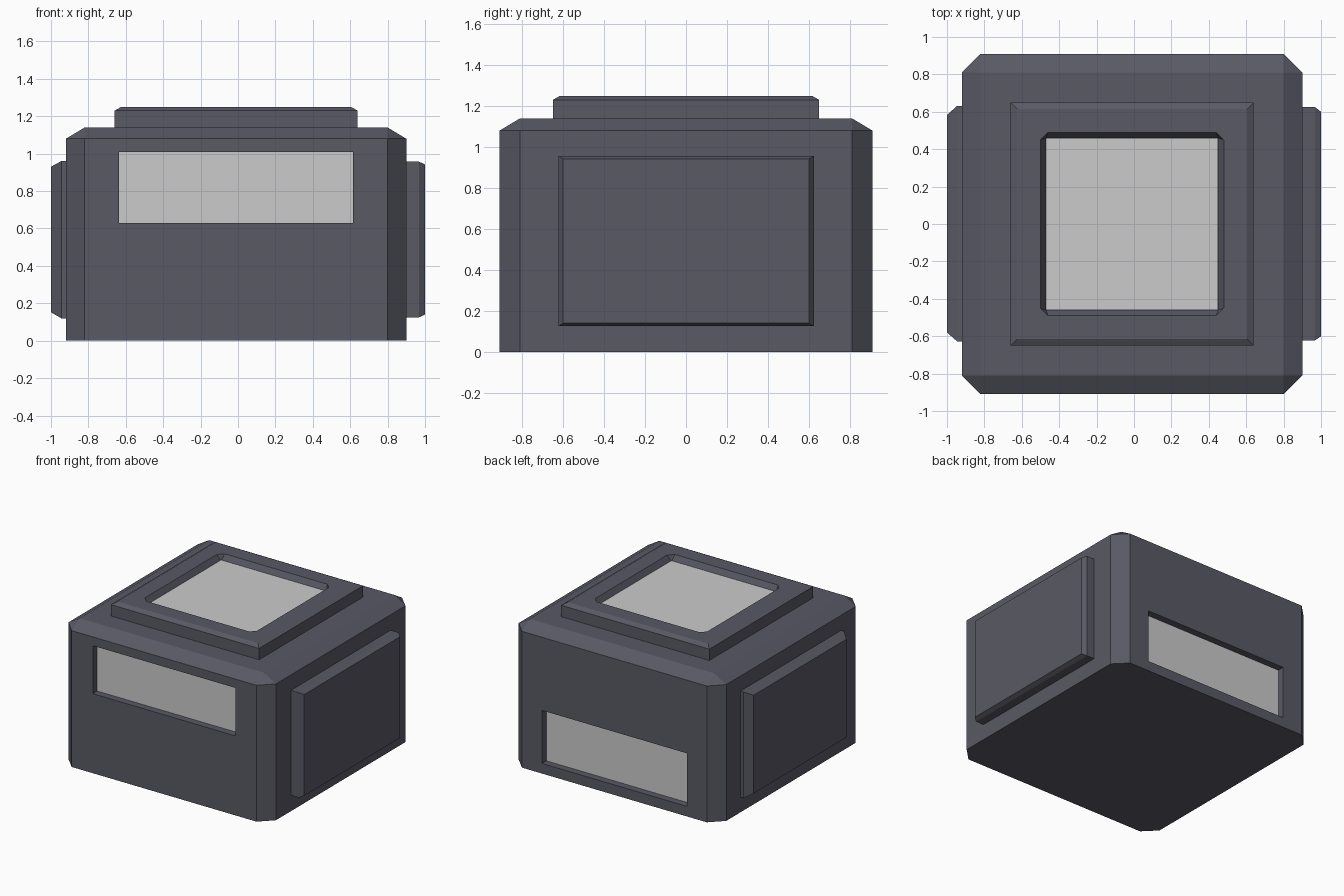
import bpy, bmesh, math

if "Cube" in bpy.data.objects:
    bpy.data.objects.remove(bpy.data.objects["Cube"])

CX = -0.01  # body centre line in x

dark = bpy.data.materials.new("dark_shell")
dark.diffuse_color = (0.10, 0.10, 0.13, 1)
dark.use_nodes = True
dark.node_tree.nodes["Principled BSDF"].inputs["Base Color"].default_value = dark.diffuse_color


def hull(name, points, mat=None):
    """Convex solid around a set of points, with flat faces merged."""
    bm = bmesh.new()
    for p in points:
        bm.verts.new(p)
    res = bmesh.ops.convex_hull(bm, input=bm.verts[:])
    loose = [v for v in bm.verts if not v.link_faces]
    bmesh.ops.delete(bm, geom=loose, context='VERTS')
    bmesh.ops.dissolve_limit(bm, angle_limit=math.radians(1),
                             verts=bm.verts[:], edges=bm.edges[:])
    bmesh.ops.recalc_face_normals(bm, faces=bm.faces[:])
    me = bpy.data.meshes.new(name)
    bm.to_mesh(me)
    bm.free()
    ob = bpy.data.objects.new(name, me)
    bpy.context.collection.objects.link(ob)
    if mat:
        me.materials.append(mat)
    return ob


def ring(r, z, cut=0.0):
    """Square of half-width r at height z, corners cut off by cut."""
    pts = []
    for sx in (-1, 1):
        for sy in (-1, 1):
            pts.append((CX + sx * r, sy * (r - cut), z))
            if cut:
                pts.append((CX + sx * (r - cut), sy * r, z))
    return pts


def box(x0, x1, y0, y1, z0, z1):
    return [(x, y, z) for x in (x0, x1) for y in (y0, y1) for z in (z0, z1)]


def cut(target, points):
    cutter = hull("cutter", points)
    cutter.hide_render = True
    mod = target.modifiers.new("recess", 'BOOLEAN')
    mod.operation = 'DIFFERENCE'
    mod.solver = 'EXACT'
    mod.object = cutter
    bpy.context.view_layer.objects.active = target
    bpy.ops.object.modifier_apply(modifier=mod.name)
    bpy.data.objects.remove(cutter)


# Main body: chamfered vertical corners and sloped top rim
body = hull("body", ring(0.91, 0, 0.1) + ring(0.91, 1.08, 0.1) + ring(0.81, 1.14), dark)

# Front (high) and back (low) recessed windows with grey panes
for name, side, half, z0, z1 in (("front_pane", -1, 0.625, 0.63, 1.01),
                                 ("back_pane", 1, 0.635, 0.08, 0.50)):
    x0, x1 = CX - half, CX + half
    ys = sorted((side * 0.84, side * 1.0))
    cut(body, box(x0, x1, *ys, z0, z1))
    ys = sorted((side * 0.835, side * 0.855))
    hull(name, box(x0, x1, *ys, z0, z1))

# Raised top frame with flared opening and grey pane
frame = hull("top_frame", ring(0.65, 1.13) + ring(0.65, 1.23) + ring(0.615, 1.25), dark)
cut(frame, ring(0.46, 1.20) + ring(0.49, 1.25, 0.04) + ring(0.49, 1.30, 0.04))
hull("top_pane", ring(0.46, 1.195) + ring(0.46, 1.21))

# Side panels: thin bevel on the right, wider bevel on the left
hull("right_panel", box(0.88, 0.968, -0.622, 0.625, 0.125, 0.957)
     + box(0.96, 1.0, -0.60, 0.60, 0.14, 0.942), dark)
hull("left_panel", box(-0.945, -0.90, -0.628, 0.632, 0.12, 0.96)
     + box(-1.0, -0.95, -0.58, 0.583, 0.152, 0.93), dark)
